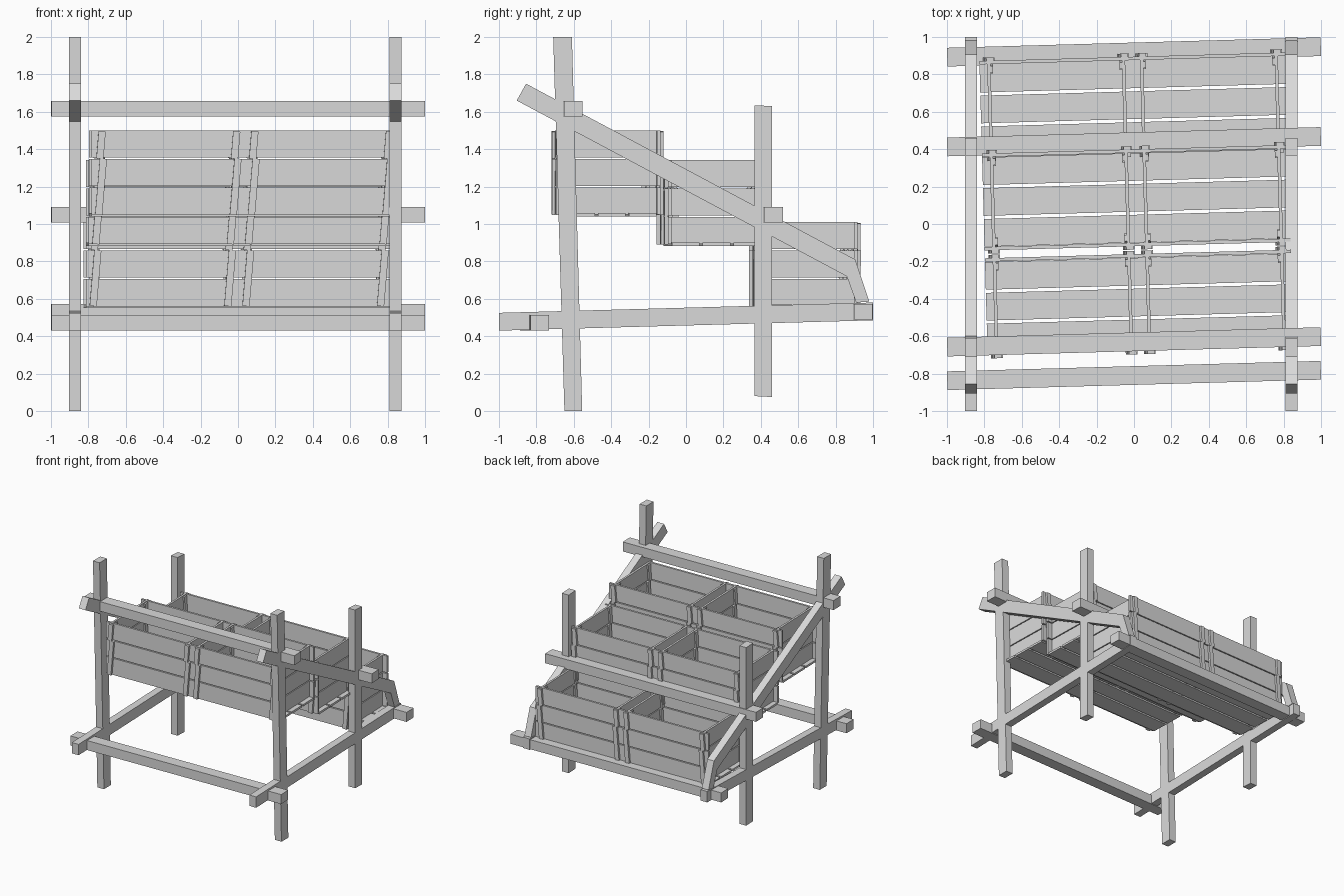
import bpy, bmesh
from math import atan2
from mathutils import Matrix, Vector

cube = bpy.data.objects.get("Cube")
if cube:
    bpy.data.objects.remove(cube, do_unlink=True)

wood = bpy.data.materials.new("plain_grey_wood")
wood.use_nodes = True
grey = (0.7, 0.7, 0.7, 1)
wood.diffuse_color = grey
wood.node_tree.nodes["Principled BSDF"].inputs["Base Color"].default_value = grey

SKEW = 0.028                     # slight turn of crates and cross beams
SIDES = {"right": -0.872, "left": 0.843}
WIDTH = 0.064


def finish(name, bm):
    bmesh.ops.recalc_face_normals(bm, faces=bm.faces[:])
    mesh = bpy.data.meshes.new(name)
    bm.to_mesh(mesh)
    bm.free()
    mesh.materials.append(wood)
    obj = bpy.data.objects.new(name, mesh)
    bpy.context.scene.collection.objects.link(obj)
    return obj


def add_box(bm, center, size, rot=Matrix()):
    m = Matrix.Translation(center) @ rot @ Matrix.Diagonal((*size, 1))
    bmesh.ops.create_cube(bm, size=1, matrix=m)


def side_profile(name, x, outline):
    """Extrude a closed (y, z) outline across the timber width."""
    bm = bmesh.new()
    face = bm.faces.new([bm.verts.new((x - WIDTH / 2, y, z)) for y, z in outline])
    ext = bmesh.ops.extrude_face_region(bm, geom=[face])
    moved = [v for v in ext["geom"] if isinstance(v, bmesh.types.BMVert)]
    bmesh.ops.translate(bm, verts=moved, vec=(WIDTH, 0, 0))
    finish(name, bm)


# Side frames: posts, low rails and sloping supports
for side, x in SIDES.items():
    side_profile(f"front_post_{side}", x,
                 [(-0.65, 0), (-0.555, 0), (-0.61, 2), (-0.71, 2)])
    side_profile(f"rear_post_{side}", x,
                 [(0.365, 0.08), (0.46, 0.075), (0.46, 1.63), (0.365, 1.635)])
    side_profile(f"low_rail_{side}", x,
                 [(-1, 0.43), (1, 0.485), (1, 0.58), (-1, 0.525)])
    side_profile(f"sloping_support_{side}", x,
                 [(-0.905, 1.66), (0.86, 0.72), (0.905, 0.81), (-0.855, 1.75)])
    side_profile(f"support_foot_{side}", x,
                 [(0.86, 0.72), (0.91, 0.58), (0.98, 0.585), (0.905, 0.81)])

# Cross beams
for name, y, z in (("front_low_beam", -0.81, 0.473), ("rear_low_beam", 0.92, 0.53),
                   ("front_top_beam", -0.63, 1.617), ("middle_beam", 0.44, 1.05)):
    bm = bmesh.new()
    add_box(bm, (0, y, z), (1.998, 0.1, 0.083), Matrix.Rotation(SKEW, 4, "Z"))
    finish(name, bm)

# Slatted crate, built around its bottom centre
SLAT, PITCH = 0.145, 0.153
HALF_X, WALL_X, WALL_Y = 0.41, 0.36, 0.25


def crate(name, x, y, z):
    bm = bmesh.new()
    for i in range(3):
        mid = SLAT / 2 + i * PITCH
        for s in (-1, 1):
            add_box(bm, (0, s * WALL_Y, mid), (2 * HALF_X, 0.018, SLAT))
            add_box(bm, (s * WALL_X, 0, mid), (0.018, 2 * WALL_Y - 0.018, SLAT))
        add_box(bm, (0, (i - 1) * 0.165, 0), (2 * HALF_X, 0.148, 0.018))
    # Leaning corner battens: a long lower piece and a short upper piece
    for low, high in ((0, 0.3), (0.3, 0.445)):
        tall = high - low
        lean = atan2(0.025, 0.3)
        mid = (low + high) / 2
        for sx in (-1, 1):
            for sy in (-1, 1):
                add_box(bm, (sx * WALL_X, sy * (WALL_Y + 0.018), mid),
                        (0.038, 0.018, tall), Matrix.Rotation(lean, 4, "Y"))
                add_box(bm, (sx * (WALL_X - 0.015), sy * (WALL_Y - 0.03), mid),
                        (0.014, 0.034, tall), Matrix.Rotation(sy * lean, 4, "X"))
    obj = finish(name, bm)
    turn = Matrix.Rotation(SKEW, 4, "Z")
    obj.matrix_world = Matrix.Translation(turn @ Vector((x, y, z))) @ turn


# Three stepped rows of two crates
for row, y, z in (("top", -0.42, 1.05), ("middle", 0.14, 0.892), ("bottom", 0.635, 0.56)):
    for side, x in (("right", -0.392), ("left", 0.425)):
        crate(f"{row}_crate_{side}", x, y, z)
